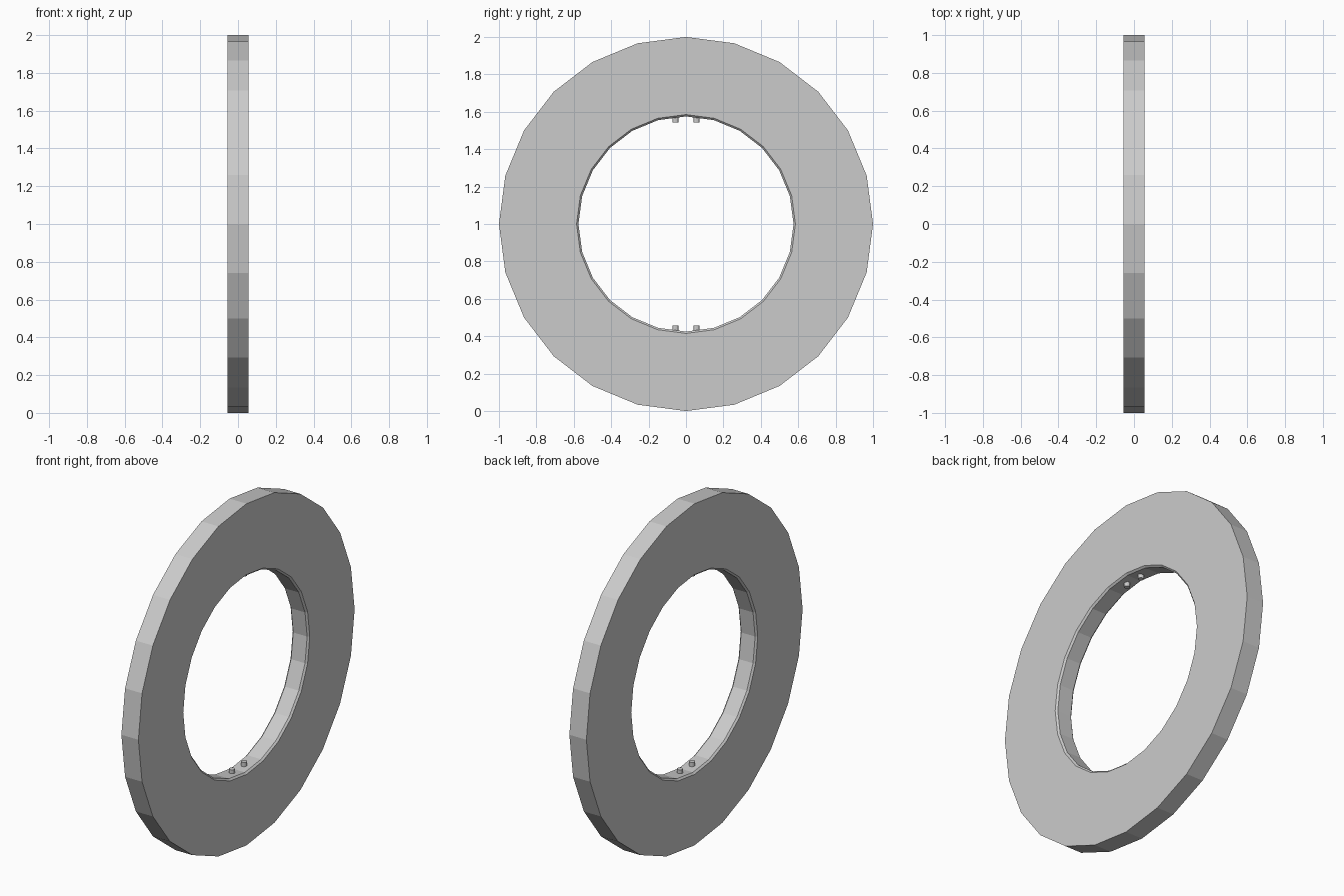
import bpy, bmesh, math

if "Cube" in bpy.data.objects:
    bpy.data.objects.remove(bpy.data.objects["Cube"])

SIDES = 24
HALF = 0.055      # half thickness along x
CH = 0.01         # chamfer on the bore edges
R_OUT, R_IN = 1.0, 0.575


def finish(bm, name):
    bmesh.ops.recalc_face_normals(bm, faces=bm.faces)
    me = bpy.data.meshes.new(name)
    bm.to_mesh(me)
    bm.free()
    ob = bpy.data.objects.new(name, me)
    bpy.context.collection.objects.link(ob)
    return ob


# Flat ring: a (x, radius) profile swept around the x axis
profile = [(-HALF, R_OUT), (HALF, R_OUT), (HALF, R_IN + CH),
           (HALF - CH, R_IN), (-HALF + CH, R_IN), (-HALF, R_IN + CH)]
bm = bmesh.new()
loops = []
for i in range(SIDES):
    a = 2 * math.pi * i / SIDES
    loops.append([bm.verts.new((x, r * math.cos(a), 1 + r * math.sin(a)))
                  for x, r in profile])
n = len(profile)
for i in range(SIDES):
    p, q = loops[i], loops[(i + 1) % SIDES]
    for j in range(n):
        k = (j + 1) % n
        bm.faces.new((p[j], p[k], q[k], q[j]))
finish(bm, "ring")

# Small upright pegs in pairs at the bottom and top of the bore
for end, s in (("bottom", -1), ("top", 1)):
    for side, y in (("left", -0.057), ("right", 0.057)):
        bpy.ops.mesh.primitive_cylinder_add(
            vertices=12, radius=0.016, depth=0.034,
            location=(0, y, 1 + s * 0.561))
        bpy.context.object.name = f"{end}_{side}_peg"
